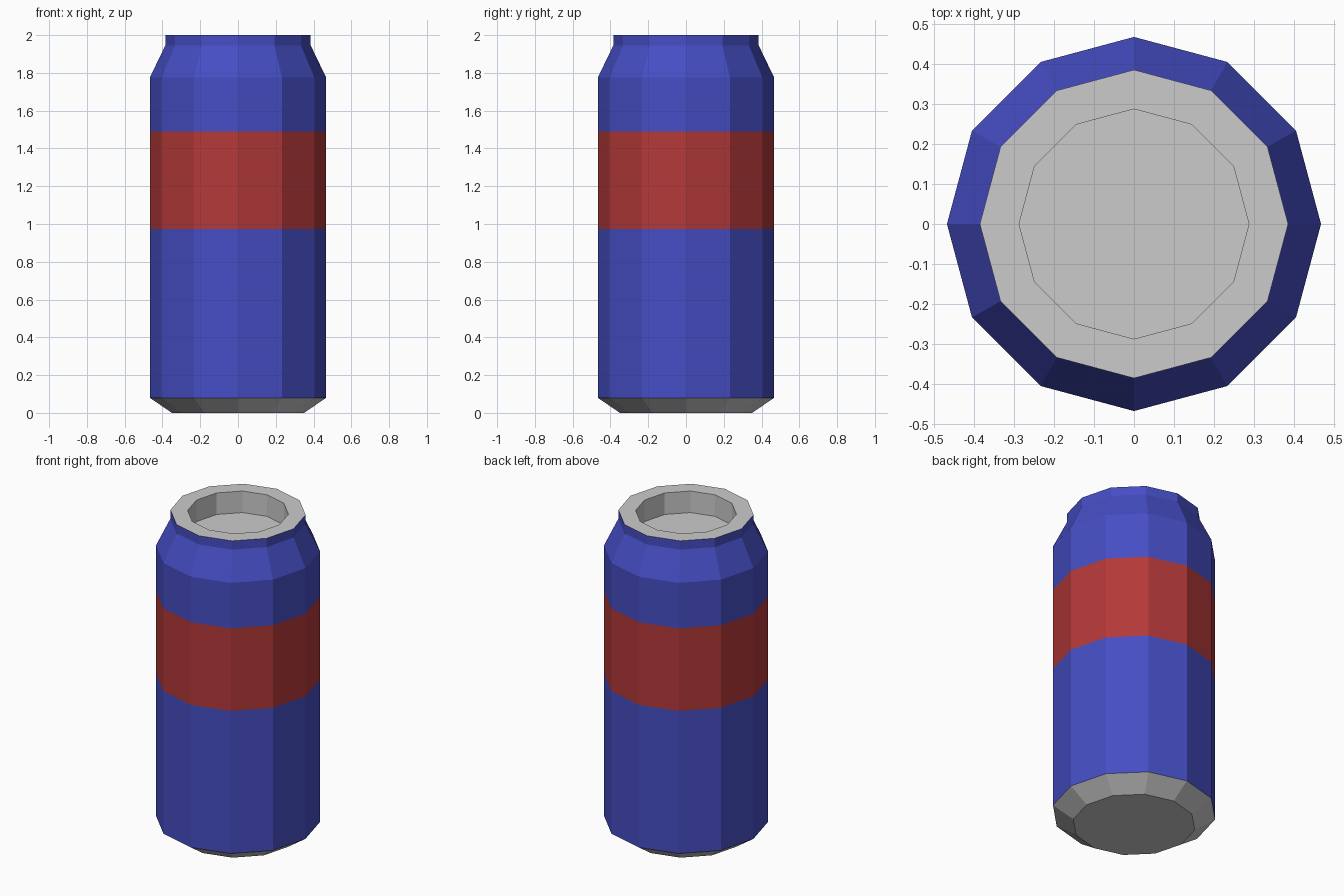
import bpy
from math import cos, sin, tau

if "Cube" in bpy.data.objects:
    bpy.data.objects.remove(bpy.data.objects["Cube"])

SIDES = 12


def material(name, color):
    mat = bpy.data.materials.new(name)
    mat.diffuse_color = color
    mat.use_nodes = True
    mat.node_tree.nodes["Principled BSDF"].inputs["Base Color"].default_value = mat.diffuse_color
    return mat


def lathe(name, profile, mat=None, cap_first=False, cap_last=False):
    """Revolve (radius, z) points, listed bottom to top, into flat facets."""
    verts = [(r * cos(tau * i / SIDES), r * sin(tau * i / SIDES), z)
             for r, z in profile for i in range(SIDES)]
    faces = []
    for k in range(len(profile) - 1):
        a, b = k * SIDES, (k + 1) * SIDES
        for i in range(SIDES):
            j = (i + 1) % SIDES
            faces.append((a + i, a + j, b + j, b + i))
    if cap_first:
        faces.append(tuple(reversed(range(SIDES))))
    if cap_last:
        faces.append(tuple(range(len(verts) - SIDES, len(verts))))
    mesh = bpy.data.meshes.new(name)
    mesh.from_pydata(verts, [], faces)
    if mat:
        mesh.materials.append(mat)
    obj = bpy.data.objects.new(name, mesh)
    bpy.context.collection.objects.link(obj)
    return obj


blue = material("blue", (0.06, 0.075, 0.55, 1))
red = material("red", (0.45, 0.04, 0.04, 1))

R, NECK, INNER = 0.467, 0.385, 0.287

# Bare metal foot
lathe("base", [(0.35, 0), (R, 0.08)], cap_first=True)
# Painted wall with a coloured band
lathe("lower_body", [(R, 0.08), (R, 0.973)], blue)
lathe("band", [(R, 0.973), (R, 1.49)], red)
lathe("upper_body", [(R, 1.49), (R, 1.775), (NECK, 1.945), (NECK, 2)], blue)
# Metal rim and sunken lid
lathe("lid", [(NECK, 2), (INNER, 2), (INNER, 1.865)], cap_last=True)
